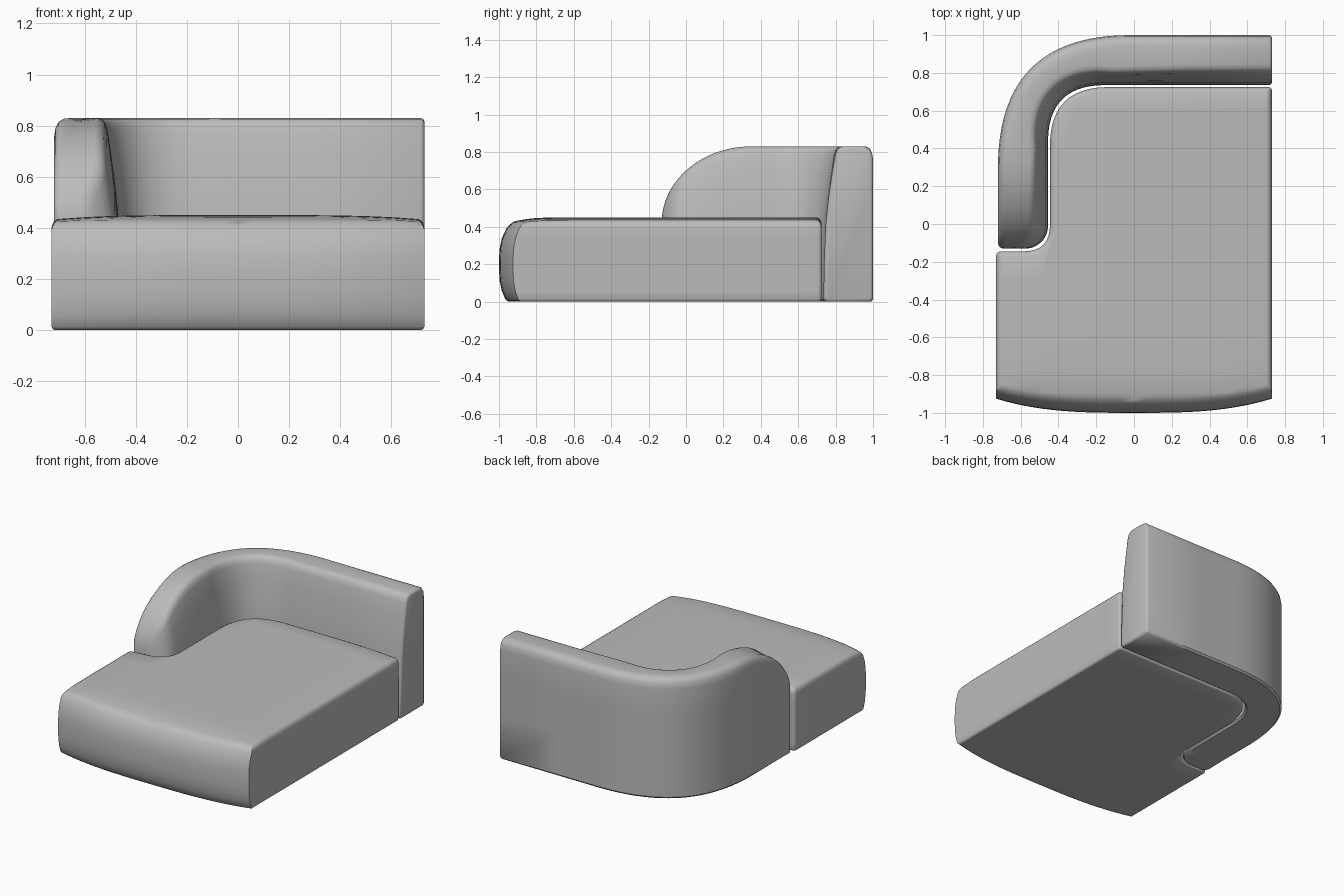
import bpy, bmesh, math
from mathutils import Vector

cube = bpy.data.objects.get("Cube")
if cube:
    bpy.data.objects.remove(cube)

fabric = bpy.data.materials.new("grey_fabric")
fabric.use_nodes = True
grey = (0.5, 0.5, 0.5, 1)
fabric.diffuse_color = grey
fabric.node_tree.nodes["Principled BSDF"].inputs["Base Color"].default_value = grey


def finish(bm, name):
    bmesh.ops.recalc_face_normals(bm, faces=bm.faces)
    mesh = bpy.data.meshes.new(name)
    bm.to_mesh(mesh)
    bm.free()
    mesh.materials.append(fabric)
    obj = bpy.data.objects.new(name, mesh)
    bpy.context.collection.objects.link(obj)
    bpy.ops.object.select_all(action="DESELECT")
    obj.select_set(True)
    bpy.context.view_layer.objects.active = obj
    bpy.ops.object.shade_smooth_by_angle(angle=math.radians(40))


def corner(prev, point, nxt, reach, steps):
    """Soft plan corner: points of a quadratic curve around a corner."""
    prev, point, nxt = Vector(prev), Vector(point), Vector(nxt)
    a = point + (prev - point).normalized() * reach
    b = point + (nxt - point).normalized() * reach
    ts = [i / steps for i in range(steps + 1)]
    return [a * (1 - t) ** 2 + point * 2 * t * (1 - t) + b * t * t for t in ts]


def loft(bm, rings):
    """Skin closed rings of points and cap both ends."""
    loops = [[bm.verts.new(p) for p in ring] for ring in rings]
    for a, b in zip(loops, loops[1:]):
        for i in range(len(a)):
            j = (i + 1) % len(a)
            bm.faces.new((a[i], a[j], b[j], b[i]))
    bm.faces.new(loops[0])
    bm.faces.new(loops[-1])


# Seat cushion: plan outline with a bowed front and a notch for the arm
W = 0.73
front = [Vector((W * i / 12, -1 + 0.075 * abs(i / 12) ** 3)) for i in range(-12, 13)]
back_right, back_left = (W, 0.725), (-0.445, 0.725)
notch, notch_left = (-0.445, -0.145), (-W, -0.145)
plan = corner(front[0], front[0], front[1], 0, 1)[:1] + front[1:]
plan += corner(front[-1], back_right, back_left, 0.02, 3)
plan += corner(back_right, back_left, notch, 0.31, 12)
plan += corner(back_left, notch, notch_left, 0.14, 8)
plan += corner(notch, notch_left, front[0], 0.025, 3)


def inset_plan(amount):
    result = []
    for i, p in enumerate(plan):
        d1 = (p - plan[i - 1]).normalized()
        d2 = (plan[(i + 1) % len(plan)] - p).normalized()
        n = Vector((-d1.y - d2.y, d1.x + d2.x)).normalized()
        result.append(p + n * amount / max(0.5, n.dot(Vector((-d1.y, d1.x)))))
    return result


levels = [(0, 0.014), (0.004, 0.005), (0.014, 0)]
levels += [(0.06 * i, 0) for i in range(1, 7)]
levels += [(0.415, 0), (0.433, 0.004), (0.444, 0.012), (0.45, 0.025)]
bm = bmesh.new()
loft(bm, [[(p.x, p.y, z) for p in inset_plan(d)] for z, d in levels])
cuts = [(0, v / 10) for v in range(-7, 8)]
cuts += [(1, v) for v in (-0.95, -0.9, -0.85, -0.8, -0.7, -0.6, -0.3, 0, 0.3, 0.6)]
for axis, v in cuts:
    co, no = Vector((0, 0, 0)), Vector((0, 0, 0))
    co[axis], no[axis] = v, 1
    bmesh.ops.bisect_plane(bm, geom=bm.verts[:] + bm.edges[:] + bm.faces[:],
                           plane_co=co, plane_no=no)
# Crown the top and bulge the front
for vert in bm.verts:
    x, y, z = vert.co
    w = max(0, (-0.6 - y) / 0.4)
    vert.co.y += w * 0.055 * abs((z - 0.21) / 0.23) ** 3
    vert.co.z = z * (1 - 0.04 * abs(x / W) ** 4) * (1 - 0.06 * w ** 4)
finish(bm, "seat_cushion")

# Backrest with wrapped arm: matching outer and inner plan paths
END = -0.13
outer = corner((W, 1), (-0.72, 1), (-0.72, END), 0.7, 24)
inner = corner((W, 0.735), (-0.455, 0.735), (-0.455, END), 0.3, 24)
stations = [(Vector((x, 1)), Vector((x, 0.735)), s)
            for x, s in ((W, 0.014), (W - 0.004, 0.005), (W - 0.014, 0), (0.3, 0))]
stations += [(o, i, 0) for o, i in zip(outer, inner)]


def round_end(y, radius):
    over = max(0, radius - (y - END))
    return radius - math.sqrt(max(0, radius ** 2 - over ** 2))


for k in range(1, 25):
    t = math.sin(math.pi / 2 * k / 24)
    yo, yi = 0.3 + (END - 0.3) * t, 0.435 + (END - 0.435) * t
    stations.append((Vector((-0.72 + round_end(yo, 0.03), yo)),
                     Vector((-0.455 - round_end(yi, 0.12), yi)), 0))


def height(y):
    u = min(1, max(0, (0.4 - y) / 0.53))
    return 0.42 + 0.41 * math.sqrt(1 - u * u)


# Cross-section as (offset from side, height) for each side
outer_side = [(0.012, 0), (0, 0.012), (0, 0.3), (0, 0.6), (0, 0.76),
              (0.006, 0.795), (0.02, 0.818), (0.04, 0.828), (0.07, 0.83)]
inner_side = [(0.11, 0.83), (0.088, 0.825), (0.072, 0.81), (0.062, 0.78), (0.045, 0.68),
              (0.027, 0.56), (0.012, 0.42), (0.003, 0.2), (0, 0.012), (0.012, 0)]
rings = []
for o, i, shrink in stations:
    across = (i - o).normalized()
    scale = min(1, (i - o).length / 0.22)
    ring = []
    for base, sign, side in ((o, 1, outer_side), (i, -1, inner_side)):
        for d, z in side:
            p = base + across * sign * (d * scale + shrink)
            top = height(base.y) / 0.83
            ring.append((p.x, p.y, z * top + shrink * (1 - 2 * z / 0.83)))
    rings.append(ring)
bm = bmesh.new()
loft(bm, rings)
finish(bm, "backrest_and_arm")
